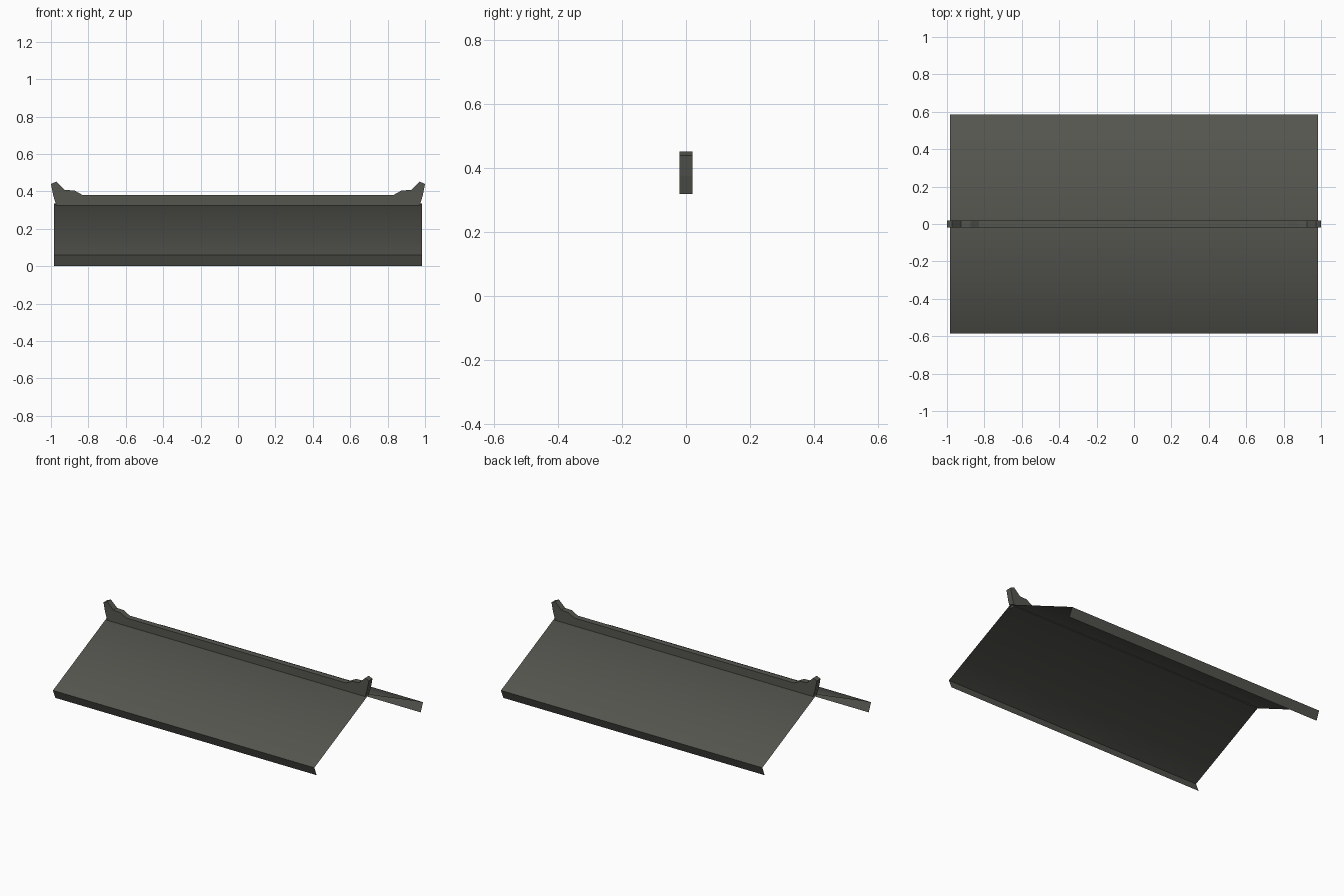
import bpy, math

if "Cube" in bpy.data.objects:
    bpy.data.objects.remove(bpy.data.objects["Cube"])

mat = bpy.data.materials.new("dark slate grey")
mat.diffuse_color = (0.09, 0.092, 0.078, 1)
mat.use_nodes = True
mat.node_tree.nodes["Principled BSDF"].inputs["Base Color"].default_value = mat.diffuse_color


def make(name, verts, faces):
    me = bpy.data.meshes.new(name)
    me.from_pydata(verts, [], faces)
    me.materials.append(mat)
    ob = bpy.data.objects.new(name, me)
    bpy.context.collection.objects.link(ob)
    return ob


# roof sheet: thin open profile (eave lip, slope, ridge, mirrored) swept along x
half = [(-0.56, 0.0), (-0.585, 0.06), (0.0, 0.335)]
prof = half + [(-y, z) for y, z in half[-2::-1]]
n = len(prof)
L = 0.985
roof = make("roof_sheet",
            [(x, y, z) for x in (-L, L) for y, z in prof],
            [(i, n + i, n + i + 1, i + 1) for i in range(n - 1)])
bpy.context.view_layer.objects.active = roof
roof.select_set(True)
bpy.ops.object.shade_smooth_by_angle(angle=math.radians(60))

# ridge beam: silhouette with upturned end ornaments, mirrored in x
left = [(-0.97, 0.32), (-0.987, 0.375), (-1.0, 0.44), (-0.972, 0.452),
        (-0.925, 0.407), (-0.875, 0.405), (-0.83, 0.38)]
sil = left + [(-x, z) for x, z in reversed(left)]
m = len(sil)
W = 0.02
make("ridge_beam",
     [(x, y, z) for y in (-W, W) for x, z in sil],
     [tuple(range(m))[::-1], tuple(range(m, 2 * m))] +
     [(i, (i + 1) % m, m + (i + 1) % m, m + i) for i in range(m)])

# make the beam normals consistent
import bmesh
me = bpy.data.objects["ridge_beam"].data
bm = bmesh.new()
bm.from_mesh(me)
bmesh.ops.recalc_face_normals(bm, faces=bm.faces)
bm.to_mesh(me)
bm.free()
